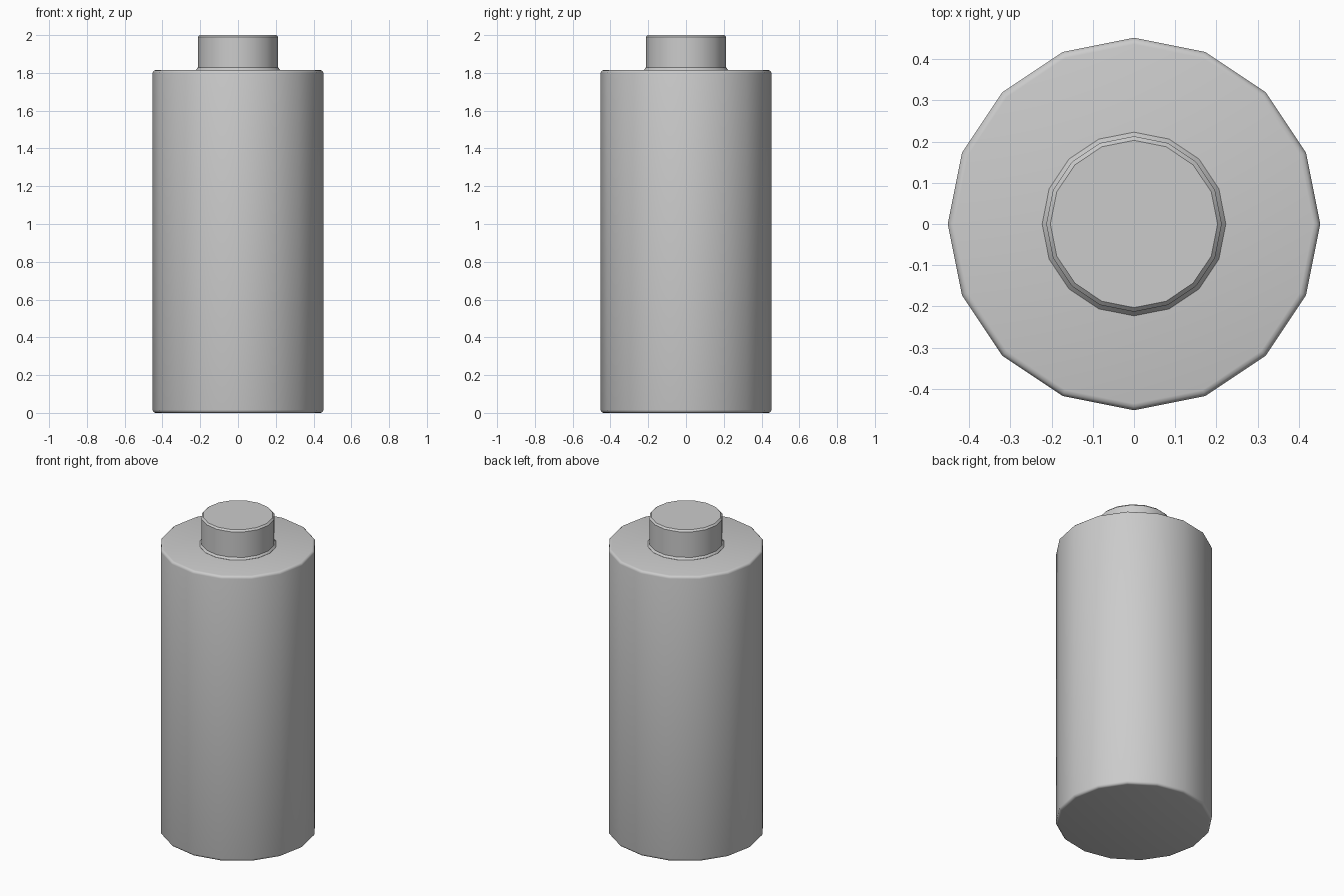
import bpy
import bmesh
from math import cos, sin, pi, radians

SIDES = 16

cube = bpy.data.objects.get("Cube")
if cube:
    bpy.data.objects.remove(cube, do_unlink=True)

grey = bpy.data.materials.new("light_grey")
grey.use_nodes = True
colour = (0.6, 0.6, 0.6, 1)
grey.diffuse_color = colour
grey.node_tree.nodes["Principled BSDF"].inputs["Base Color"].default_value = colour


def lathe(name, profile, sharp_angle):
    """Turn a list of (radius, height) points into a capped solid."""
    bm = bmesh.new()
    rings = [[bm.verts.new((r * cos(2 * pi * i / SIDES), r * sin(2 * pi * i / SIDES), z))
              for i in range(SIDES)] for r, z in profile]
    for low, high in zip(rings, rings[1:]):
        for i in range(SIDES):
            j = (i + 1) % SIDES
            bm.faces.new((low[i], low[j], high[j], high[i]))
    bm.faces.new(rings[0][::-1])
    bm.faces.new(rings[-1])
    mesh = bpy.data.meshes.new(name)
    bm.to_mesh(mesh)
    bm.free()
    mesh.materials.append(grey)
    obj = bpy.data.objects.new(name, mesh)
    bpy.context.collection.objects.link(obj)
    bpy.ops.object.select_all(action='DESELECT')
    obj.select_set(True)
    bpy.context.view_layer.objects.active = obj
    bpy.ops.object.shade_smooth_by_angle(angle=radians(sharp_angle))
    return obj


# Main can with softly rounded rims
R, H, B = 0.452, 1.815, 0.016
arc = [(R - B + B * sin(a * pi / 6), B - B * cos(a * pi / 6)) for a in range(4)]
lathe("battery_body", arc + [(r, H - z) for r, z in reversed(arc)], 60)

# Raised contact with a flared foot and chamfered top edge
lathe("top_contact", [(0.223, 1.80), (0.223, 1.816), (0.213, 1.828),
                      (0.213, 1.99), (0.203, 2.0)], 30)
